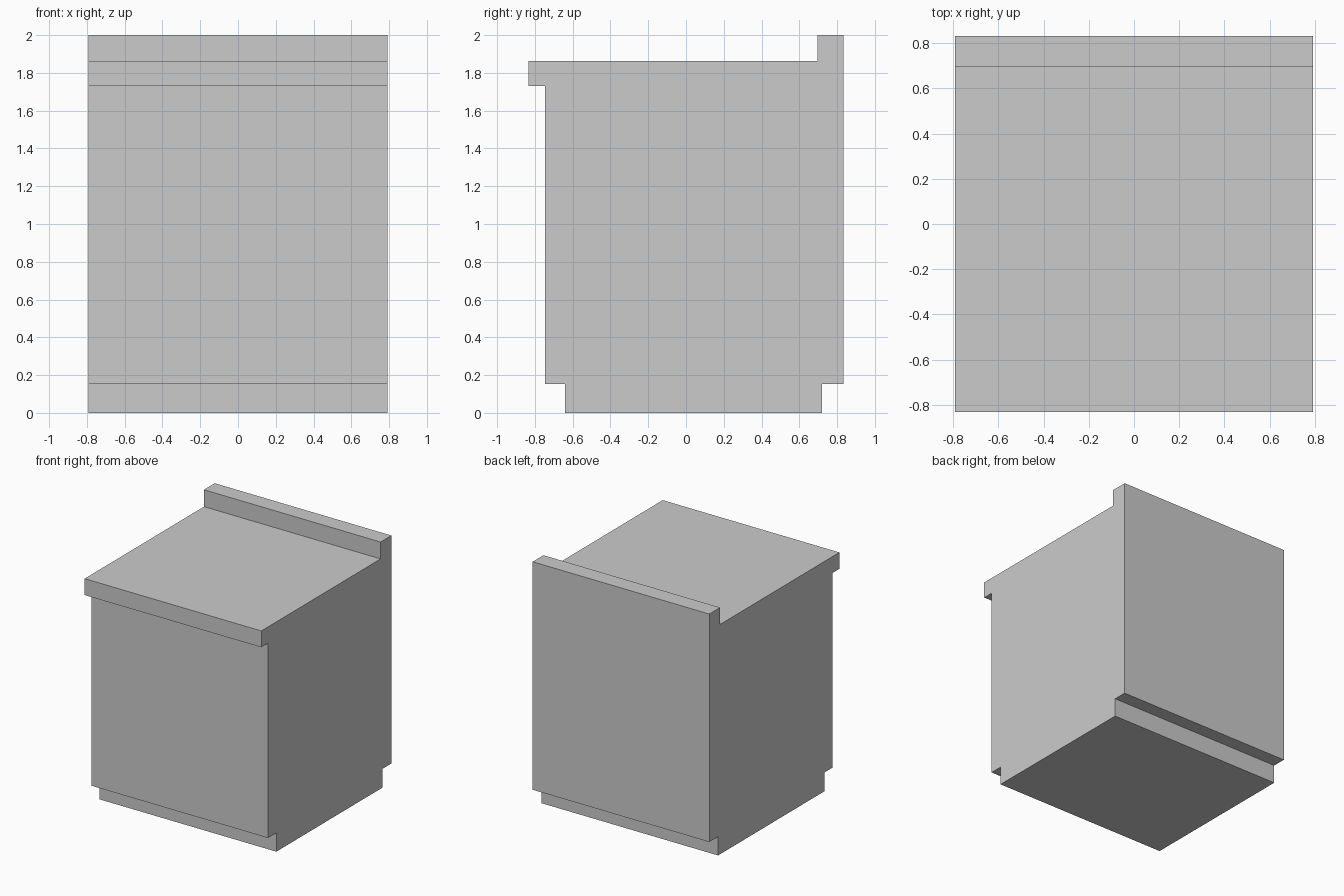
import bpy, bmesh

if "Cube" in bpy.data.objects:
    bpy.data.objects.remove(bpy.data.objects["Cube"])

HALF_WIDTH = 0.792

# Side profile (y, z): recessed plinth, body, overhanging worktop, rear upstand
PROFILE = [
    (-0.64, 0.0), (0.72, 0.0), (0.72, 0.152), (0.833, 0.152),
    (0.833, 2.0), (0.695, 2.0), (0.695, 1.863), (-0.833, 1.863),
    (-0.833, 1.73), (-0.747, 1.73), (-0.747, 0.152), (-0.64, 0.152),
]


def extrude_profile(name, points, half_width):
    bm = bmesh.new()
    face = bm.faces.new([bm.verts.new((-half_width, y, z)) for y, z in points])
    result = bmesh.ops.extrude_face_region(bm, geom=[face], use_keep_orig=True)
    verts = [v for v in result["geom"] if isinstance(v, bmesh.types.BMVert)]
    bmesh.ops.translate(bm, verts=verts, vec=(2 * half_width, 0, 0))
    bmesh.ops.recalc_face_normals(bm, faces=bm.faces)
    mesh = bpy.data.meshes.new(name)
    bm.to_mesh(mesh)
    bm.free()
    obj = bpy.data.objects.new(name, mesh)
    bpy.context.collection.objects.link(obj)
    return obj


# Counter cabinet
extrude_profile("counter_cabinet", PROFILE, HALF_WIDTH)
